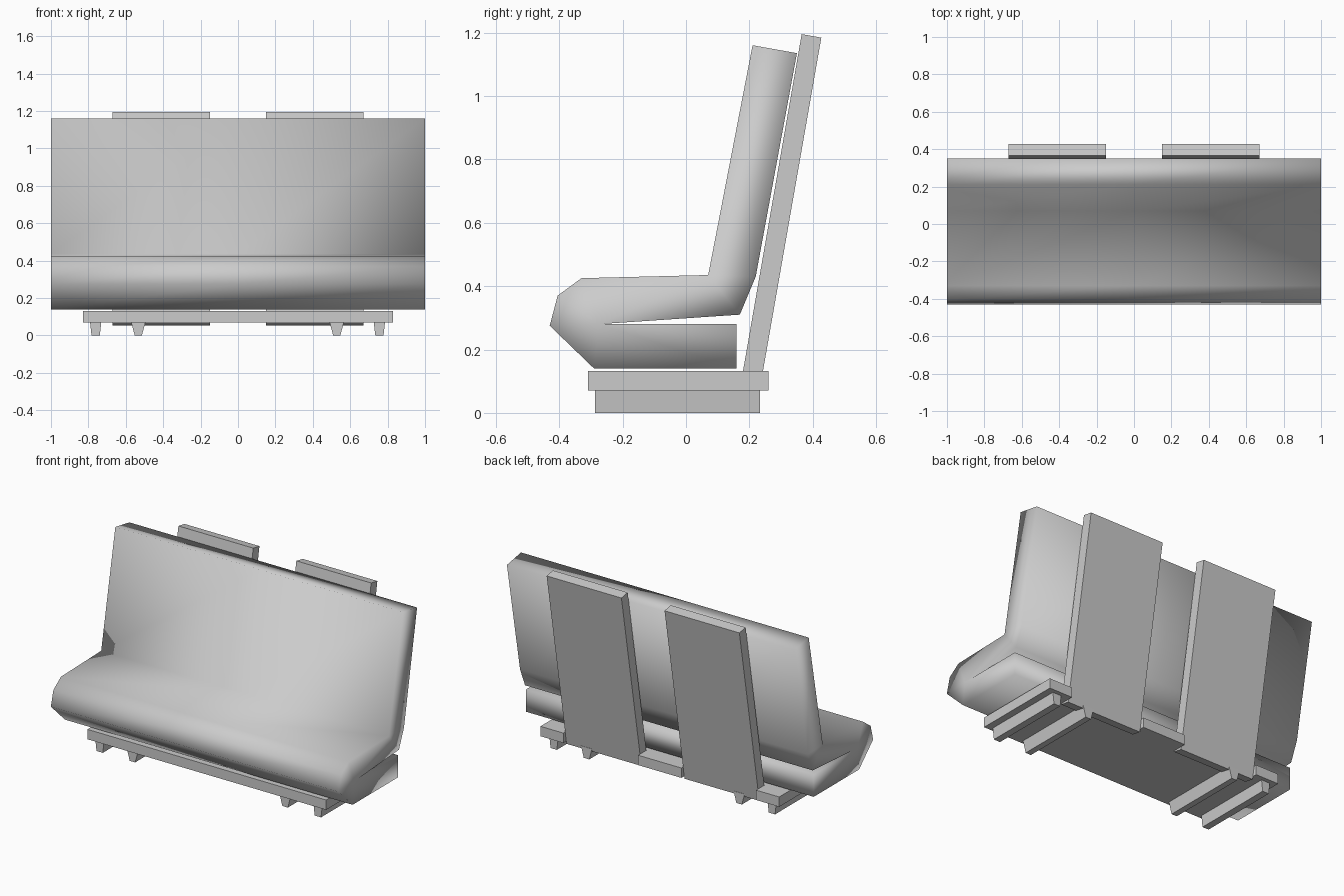
import bpy
import bmesh

cube = bpy.data.objects.get("Cube")
if cube:
    bpy.data.objects.remove(cube, do_unlink=True)

grey = bpy.data.materials.new("light grey")
grey.use_nodes = True
colour = (0.6, 0.6, 0.6, 1)
grey.diffuse_color = colour
grey.node_tree.nodes["Principled BSDF"].inputs["Base Color"].default_value = colour


def loft(name, sections, smooth=False):
    """Join matching closed cross-sections and cap both ends."""
    bm = bmesh.new()
    rings = [[bm.verts.new(p) for p in ring] for ring in sections]
    n = len(rings[0])
    for a, b in zip(rings, rings[1:]):
        for i in range(n):
            j = (i + 1) % n
            bm.faces.new((a[i], a[j], b[j], b[i]))
    caps = [bm.faces.new(rings[0]), bm.faces.new(rings[-1])]
    bmesh.ops.recalc_face_normals(bm, faces=bm.faces)
    if smooth:
        bmesh.ops.triangulate(bm, faces=caps)
    for f in bm.faces:
        f.smooth = smooth
    mesh = bpy.data.meshes.new(name)
    bm.to_mesh(mesh)
    bm.free()
    mesh.materials.append(grey)
    obj = bpy.data.objects.new(name, mesh)
    bpy.context.collection.objects.link(obj)
    return obj


def along_x(profile, xs):
    return [[(x, y, z) for y, z in profile] for x in xs]


# Padded cushion: backrest, seat with rounded front, folded-under lower pad
cushion = [(0.21, 1.16), (0.35, 1.135), (0.22, 0.43), (0.17, 0.31),
           (-0.275, 0.28), (0.16, 0.28), (0.16, 0.14), (-0.29, 0.14),
           (-0.43, 0.275), (-0.405, 0.37), (-0.33, 0.425), (0.07, 0.435)]
loft("cushion", along_x(cushion, (-1, 0, 1)), smooth=True)

# Base board with a notch behind for each back panel
inner, outer, end = 0.15, 0.67, 0.83
front, notch, back = -0.31, 0.18, 0.26
half = [(inner, back), (inner, notch), (outer, notch), (outer, back),
        (end, back), (end, front)]
outline = half + [(-x, y) for x, y in reversed(half)]
loft("base_board", [[(x, y, z) for x, y in outline] for z in (0.07, 0.132)])

# Two leaning back panels
panel = [(0.365, 1.195), (0.427, 1.184), (0.229, 0.053), (0.168, 0.064)]
for side, s in (("left", 1), ("right", -1)):
    loft(side + "_back_panel", along_x(panel, (s * inner, s * outer)))

# Tapered runners under the base
for name, x, top, bottom in (("right_outer_runner", -0.761, 0.03, 0.022),
                             ("right_inner_runner", -0.533, 0.038, 0.019),
                             ("left_inner_runner", 0.528, 0.038, 0.019),
                             ("left_outer_runner", 0.756, 0.03, 0.022)):
    loft(name, [[(x - top, y, 0.07), (x + top, y, 0.07),
                 (x + bottom, y, 0), (x - bottom, y, 0)]
                for y in (-0.287, 0.234)])
